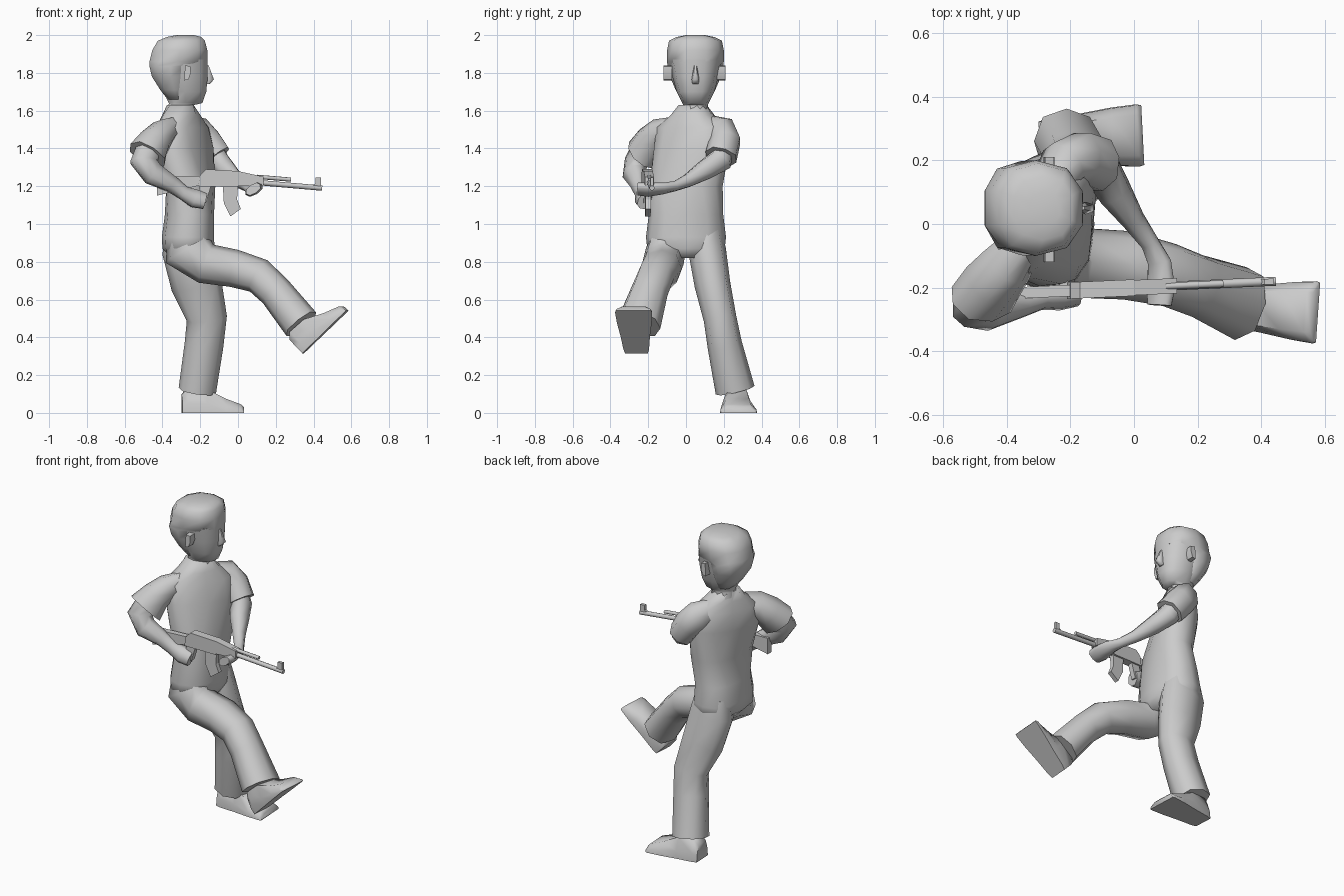
import bpy, bmesh, math
from mathutils import Vector, Matrix


def skin(name, rings, angle=66):
    """Bridge equal-sized rings of points into a capped, smooth-shaded object."""
    bm = bmesh.new()
    loops = [[bm.verts.new(p) for p in r] for r in rings]
    n = len(loops[0])
    for a, b in zip(loops, loops[1:]):
        for i in range(n):
            j = (i + 1) % n
            bm.faces.new((a[i], a[j], b[j], b[i]))
    bm.faces.new(loops[0][::-1])
    bm.faces.new(loops[-1])
    bmesh.ops.recalc_face_normals(bm, faces=bm.faces[:])
    me = bpy.data.meshes.new(name)
    bm.to_mesh(me)
    bm.free()
    ob = bpy.data.objects.new(name, me)
    bpy.context.collection.objects.link(ob)
    for p in me.polygons:
        p.use_smooth = True
    me.set_sharp_from_angle(angle=math.radians(angle))
    return ob


def loft(name, path, ref=(0, 1, 0), n=8, power=0.85, flat=False):
    """Path rows: x, y, z, radius along ref, other radius, optional twist."""
    pts = [Vector(r[:3]) for r in path]
    rings = []
    for k, r in enumerate(path):
        t = Vector((0, 0, 1)) if flat else (
            pts[min(k + 1, len(pts) - 1)] - pts[max(k - 1, 0)]).normalized()
        u = Vector(ref)
        u = (u - t * u.dot(t)).normalized()
        if len(r) > 5:
            u = Matrix.Rotation(math.radians(r[5]), 3, t) @ u
        v = t.cross(u)
        ring = []
        for i in range(n):
            a = 2 * math.pi * i / n
            c, s = [math.copysign(abs(f) ** power, f) if abs(f) > 1e-6 else 0
                    for f in (math.cos(a), math.sin(a))]
            ring.append(pts[k] + u * c * r[3] + v * s * r[4])
        rings.append(ring)
    return skin(name, rings)


def stack(name, rows, y=0.05, n=10):
    """Horizontal rings from rows: z, x min, x max, half width."""
    return loft(name, [((a + b) / 2, y, z, w, (b - a) / 2) for z, a, b, w in rows],
                n=n, flat=True)


def prism(name, prof, hw, y0=-0.2, slope=0.045):
    """Side profile in x, z given a thickness along y."""
    return skin(name, [[(x, y0 + slope * x + s * hw, z) for x, z in prof]
                       for s in (-1, 1)], 25)


def shoe(name, matrix):
    rings = []
    for x, w, h in [(0, .06, .1), (.03, .068, .13), (.13, .078, .125),
                    (.23, .092, .075), (.31, .098, .045), (.325, .094, .03)]:
        sec = [(-w, 0), (w, 0), (.97 * w, .4 * h), (.65 * w, h), (-.65 * w, h), (-.97 * w, .4 * h)]
        rings.append([matrix @ Vector((x, y, z)) for y, z in sec])
    return skin(name, rings)


# Head: face, hair cap, nose, ears
stack("face", [(1.55, -.38, -.22, .075), (1.63, -.37, -.23, .065), (1.64, -.37, -.185, .07),
               (1.70, -.40, -.163, .1), (1.78, -.42, -.155, .122), (1.87, -.42, -.157, .142)])
stack("hair", [(1.66, -.375, -.27, .075), (1.71, -.415, -.26, .105), (1.78, -.46, -.25, .135),
               (1.835, -.474, -.235, .148), (1.86, -.475, -.156, .15), (1.92, -.46, -.156, .15),
               (1.97, -.43, -.17, .14), (1.99, -.38, -.19, .10), (2.0, -.33, -.23, .05)])
stack("nose", [(1.74, -.18, -.15, .016), (1.765, -.18, -.124, .02), (1.84, -.18, -.154, .008)], n=6)
for side in (-1, 1):
    prism("ear", [(-.285, 1.76), (-.262, 1.765), (-.25, 1.80), (-.252, 1.835), (-.28, 1.84)],
          .023, .045 + side * .142, 0)

# Torso, twisting towards the shoulders
loft("torso", [(-.25, 0, .82, .13, .1), (-.262, 0, .87, .205, .138), (-.265, 0, .93, .212, .138),
               (-.257, 0, 1.05, .197, .13), (-.25, 0, 1.2, .2, .12, -14),
               (-.285, .03, 1.4, .215, .125, -30), (-.295, .03, 1.51, .205, .105, -30),
               (-.30, .035, 1.575, .12, .09, -30), (-.305, .035, 1.63, .075, .07, -15)],
     n=12, flat=True)

# Kicking leg and standing leg, blending into the hips
loft("kicking_leg", [(-.27, -.1, .97, .08, .10), (-.265, -.108, .86, .105, .135),
                     (-.17, -.122, .79, .11, .108), (-.02, -.13, .765, .108, .1),
                     (.11, -.16, .725, .1, .095), (.2, -.195, .64, .1, .09),
                     (.335, -.25, .47, .118, .1)])
loft("standing_leg", [(-.265, .11, .97, .08, .115), (-.262, .112, .86, .1, .14),
                      (-.22, .14, .68, .095, .135), (-.165, .18, .5, .087, .107),
                      (-.18, .205, .36, .092, .103), (-.215, .26, .12, .105, .1)])
shoe("kicking_shoe", Matrix.Translation((.345, -.262, .315))
     @ Matrix.Rotation(math.radians(-4), 4, 'Z') @ Matrix.Rotation(math.radians(-44), 4, 'Y'))
shoe("standing_shoe", Matrix.Translation((-.297, .262, 0)) @ Matrix.Rotation(math.radians(3), 4, 'Z'))

# Arms: sleeve, then forearm with hand
L, R = (-.8, -.3, -.5), (.38, -.82, .37)
loft("left_sleeve", [(-.27, .12, 1.52, .06, .05), (-.22, .19, 1.49, .085, .075),
                     (-.17, .205, 1.435, .087, .085), (-.11, .185, 1.355, .08, .087)], L)
loft("left_forearm", [(-.15, .2, 1.42, .06, .06), (-.105, .18, 1.335, .06, .066),
                      (-.06, .1, 1.285, .053, .055), (.0, .01, 1.23, .036, .036),
                      (.05, -.06, 1.2, .03, .026), (.08, -.12, 1.188, .042, .024),
                      (.085, -.2, 1.182, .052, .028), (.08, -.255, 1.185, .045, .025)], L)
loft("right_sleeve", [(-.34, -.05, 1.515, .06, .05), (-.4, -.13, 1.48, .085, .075),
                      (-.445, -.185, 1.43, .093, .088), (-.48, -.238, 1.365, .085, .108)], R)
loft("right_forearm", [(-.46, -.22, 1.41, .06, .075), (-.5, -.262, 1.33, .062, .075),
                       (-.45, -.275, 1.265, .055, .065), (-.35, -.25, 1.21, .042, .045),
                       (-.29, -.235, 1.165, .032, .04), (-.23, -.225, 1.135, .042, .052),
                       (-.175, -.22, 1.12, .035, .045)], R)

# Rifle: stock, body, grip, magazine, barrel and sight
prism("rifle_stock", [(-.43, 1.15), (-.2, 1.205), (-.19, 1.255), (-.43, 1.25)], .018)
prism("rifle_receiver", [(-.21, 1.2), (.0, 1.195), (0, 1.28), (-.17, 1.29), (-.2, 1.26)], .026)
prism("rifle_handguard", [(0, 1.2), (.135, 1.205), (.135, 1.25), (0, 1.28)], .024)
prism("rifle_grip", [(-.2, 1.21), (-.14, 1.21), (-.17, 1.11), (-.22, 1.11)], .016)
prism("rifle_magazine", [(-.08, 1.2), (-.075, 1.11), (-.04, 1.04), (.015, 1.08), (-.005, 1.13),
                         (0, 1.2)], .014)
for name, x, z, x2, z2, r in [("rifle_barrel", .1, 1.22, .445, 1.19, .014),
                              ("gas_tube", .1, 1.25, .28, 1.235, .011)]:
    loft(name, [(x, -.2 + .045 * x, z, r, r), (x2, -.2 + .045 * x2, z2, r, r)], power=1)
prism("front_sight", [(.395, 1.2), (.44, 1.2), (.44, 1.245), (.41, 1.245), (.41, 1.215)], .009)
